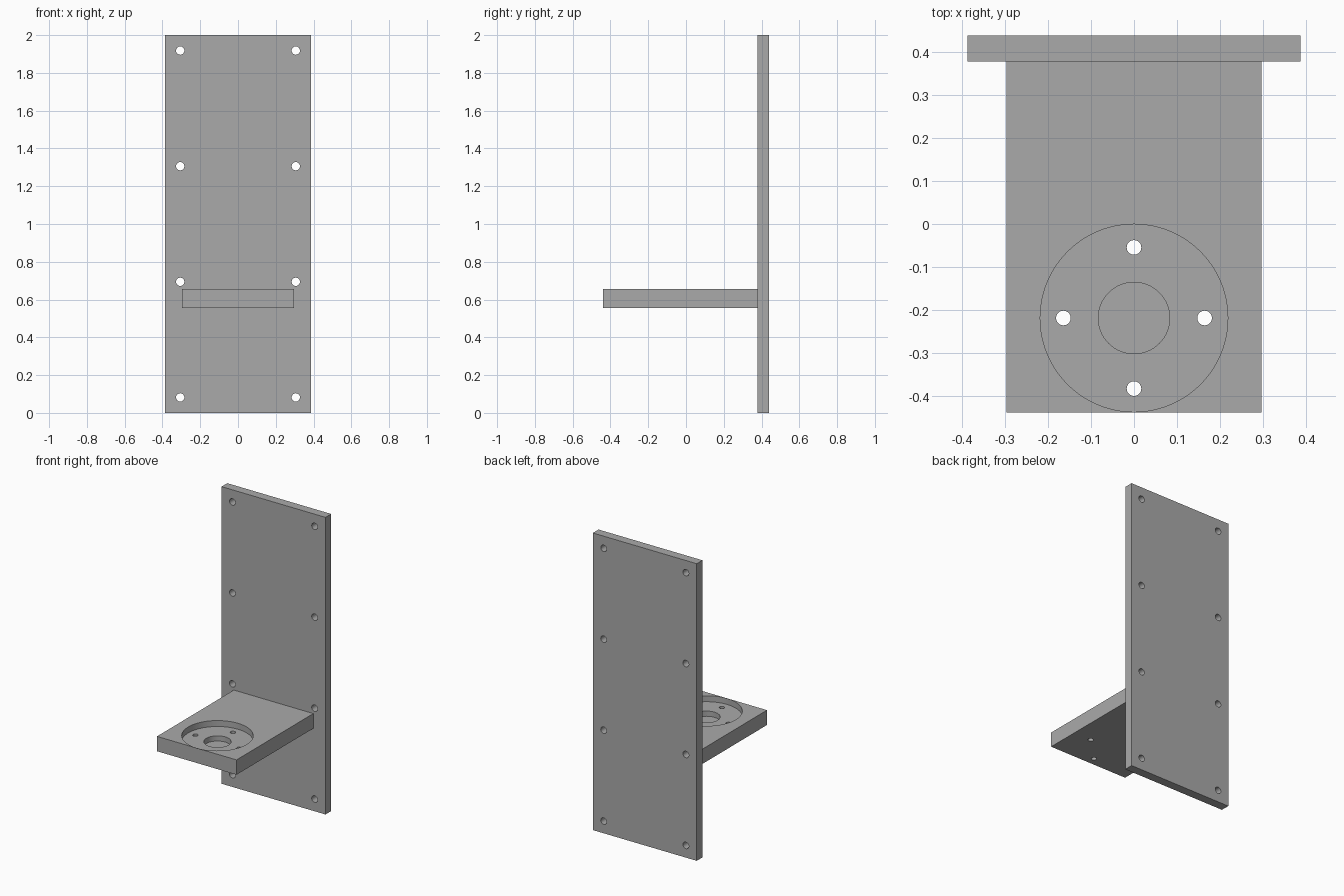
import bpy

cube = bpy.data.objects.get("Cube")
if cube:
    bpy.data.objects.remove(cube, do_unlink=True)

grey = bpy.data.materials.new("plain grey")
grey.use_nodes = True
colour = (0.4, 0.4, 0.4, 1)
grey.diffuse_color = colour
grey.node_tree.nodes["Principled BSDF"].inputs["Base Color"].default_value = colour


def box(name, low, high):
    """Box between two opposite corners."""
    centre = [(a + b) / 2 for a, b in zip(low, high)]
    bpy.ops.mesh.primitive_cube_add(size=1, location=centre)
    ob = bpy.context.object
    ob.name = name
    ob.scale = [b - a for a, b in zip(low, high)]
    bpy.ops.object.transform_apply(location=True, rotation=False, scale=True)
    ob.data.materials.append(grey)
    return ob


def drill(part, centre, radius, depth, turn=0, sides=32):
    """Cut a round hole, with the cutter centred on the given point."""
    bpy.ops.mesh.primitive_cylinder_add(vertices=sides, radius=radius, depth=depth,
                                        location=centre, rotation=(turn, 0, 0))
    cutter = bpy.context.object
    cutter.hide_render = True
    cutter.data.materials.append(grey)
    mod = part.modifiers.new("hole", "BOOLEAN")
    mod.operation = "DIFFERENCE"
    mod.solver = "EXACT"
    mod.object = cutter
    bpy.context.view_layer.objects.active = part
    bpy.ops.object.modifier_apply(modifier=mod.name)
    bpy.data.objects.remove(cutter, do_unlink=True)


def finish(part):
    bpy.ops.object.select_all(action="DESELECT")
    part.select_set(True)
    bpy.context.view_layer.objects.active = part
    bpy.ops.object.shade_smooth_by_angle(angle=0.5)


# Upright back plate with two columns of screw holes
back_y, front_y = 0.4385, 0.378
back_plate = box("back_plate", (-0.387, front_y, 0), (0.387, back_y, 2))
for side in (-1, 1):
    for row in range(4):
        drill(back_plate, (side * 0.306, 0.41, 0.082 + row * 0.612), 0.022, 0.3, turn=1.570796)
finish(back_plate)

# Shelf with a stepped round seat and four bolt holes
top = 0.655
shelf = box("shelf", (-0.296, -back_y, 0.555), (0.296, front_y, top))
seat_y = -0.2185
drill(shelf, (0, seat_y, top), 0.218, 0.08, sides=96)
drill(shelf, (0, seat_y, top), 0.083, 0.15, sides=64)
for dx, dy in ((1, 0), (-1, 0), (0, 1), (0, -1)):
    drill(shelf, (dx * 0.164, seat_y + dy * 0.164, 0.6), 0.017, 0.3)
finish(shelf)
